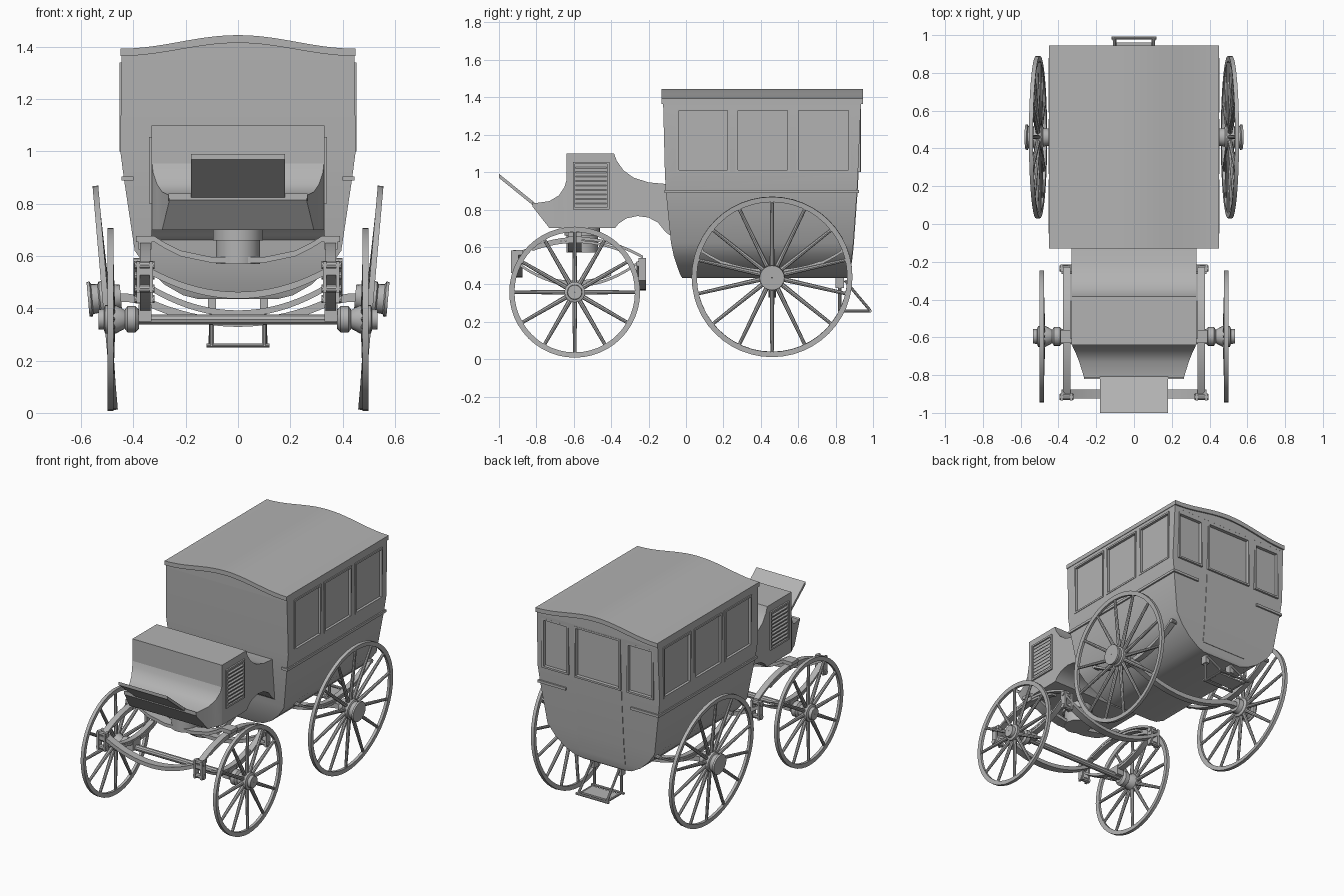
import bpy, bmesh
from math import sin, cos, pi, radians
from mathutils import Vector, Matrix

cube = bpy.data.objects.get("Cube")
if cube:
    bpy.data.objects.remove(cube, do_unlink=True)

paint = bpy.data.materials.new("plain_grey")
paint.use_nodes = True
GREY = (0.45, 0.45, 0.45, 1)
paint.diffuse_color = GREY
paint.node_tree.nodes["Principled BSDF"].inputs["Base Color"].default_value = GREY


# ---- helpers: every part is a set of lofts (lists of matching rings) ----
def make(name, lofts, closed=False, matrix=None):
    bm = bmesh.new()
    for rings in lofts:
        rows = [[bm.verts.new(p) for p in ring] for ring in rings]
        n = len(rows[0])
        pairs = list(zip(rows, rows[1:])) + ([(rows[-1], rows[0])] if closed else [])
        for a, b in pairs:
            for i in range(n):
                j = (i + 1) % n
                bm.faces.new((a[i], a[j], b[j], b[i]))
        if not closed:
            bm.faces.new(rows[0])
            bm.faces.new(rows[-1])
    if matrix:
        bm.transform(matrix)
    bmesh.ops.recalc_face_normals(bm, faces=bm.faces)
    mesh = bpy.data.meshes.new(name)
    bm.to_mesh(mesh)
    bm.free()
    mesh.materials.append(paint)
    ob = bpy.data.objects.new(name, mesh)
    bpy.context.collection.objects.link(ob)
    return ob


def box(x0, x1, y0, y1, z0, z1):
    return [[(x0, y0, z), (x1, y0, z), (x1, y1, z), (x0, y1, z)] for z in (z0, z1)]


def prism(poly, axis, lo, hi):
    if axis == "x":
        return [[(c, a, b) for a, b in poly] for c in (lo, hi)]
    return [[(a, c, b) for a, b in poly] for c in (lo, hi)]


def strip(path, t, axis, lo, hi):
    """Flat bar of thickness t following a 2D path."""
    return prism([(a, b + t / 2) for a, b in path] +
                 [(a, b - t / 2) for a, b in reversed(path)], axis, lo, hi)


def bow(a, b, z_end, z_mid, n=16):
    pts = []
    for i in range(n + 1):
        s = 2 * i / n - 1
        pts.append(((a + b) / 2 + s * (b - a) / 2, z_mid + (z_end - z_mid) * s * s))
    return pts


def rod(p, q, r0, r1=None, n=10):
    p, q = Vector(p), Vector(q)
    rot = (q - p).to_track_quat("Z", "Y")
    return [[c + rot @ Vector((r * cos(2 * pi * i / n), r * sin(2 * pi * i / n), 0))
             for i in range(n)] for c, r in ((p, r0), (q, r1 or r0))]


def lathe(profile, n):
    """Turn (radius, x) points about the x axis."""
    return [[(x, r * cos(2 * pi * i / n), r * sin(2 * pi * i / n)) for r, x in profile]
            for i in range(n)]


def both(parts):
    return parts + [[[(-x, y, z) for x, y, z in ring] for ring in p] for p in parts]


def frame(axis, d0, d1, a0, a1, z0, z1, t=0.012):
    bars = [(a0, a0 + t, z0, z1), (a1 - t, a1, z0, z1),
            (a0 + t, a1 - t, z0, z0 + t), (a0 + t, a1 - t, z1 - t, z1)]
    if axis == "x":
        return [box(d0, d1, a, b, c, d) for a, b, c, d in bars]
    return [box(a, b, d0, d1, c, d) for a, b, c, d in bars]


# ---- cabin: stacked rectangles of (z, half width, front y, back y) ----
LEVELS = [(0.435, 0.15, -0.02, 0.86), (0.45, 0.21, -0.03, 0.872), (0.49, 0.28, -0.045, 0.88),
          (0.55, 0.345, -0.065, 0.888), (0.62, 0.395, -0.08, 0.895), (0.90, 0.437, -0.108, 0.915),
          (1.0, 0.45, -0.113, 0.92), (1.36, 0.446, -0.122, 0.935)]
cabin = make("cabin", [[[(-w, f, z), (w, f, z), (w, b, z), (-w, b, z)] for z, w, f, b in LEVELS]])

# window recesses cut into the cabin
SIDE = [(-0.05, 0.235), (0.265, 0.555), (0.59, 0.88)]
cuts = both([box(0.436, 0.5, a, b, 1.0, 1.34) for a, b in SIDE] +
            [box(0.215, 0.41, 0.912, 1.0, 1.0, 1.33)])
cuts.append(box(-0.17, 0.17, 0.912, 1.0, 1.0, 1.34))
cutter = make("window_cutter", cuts)
cutter.hide_render = True
mod = cabin.modifiers.new("windows", "BOOLEAN")
mod.object = cutter
mod.solver = "EXACT"
done = bpy.data.meshes.new_from_object(cabin.evaluated_get(bpy.context.evaluated_depsgraph_get()))
cabin.modifiers.clear()
cabin.data = done
bpy.data.objects.remove(cutter, do_unlink=True)

# window frames
frames = []
for a, b in SIDE:
    frames += frame("x", 0.435, 0.453, a, b, 1.0, 1.34)
frames += frame("y", 0.91, 0.934, 0.215, 0.41, 1.0, 1.33)
frames = both(frames) + frame("y", 0.91, 0.936, -0.17, 0.17, 1.0, 1.34)
make("window_frames", frames)

# rear door panel
make("rear_door", [[[(-0.17, b - 0.01, z), (0.17, b - 0.01, z), (0.17, b + 0.003, z),
                     (-0.17, b + 0.003, z)] for z, w, f, b in LEVELS[2:7]]])

# belt moulding with short returns at the corners
make("belt_moulding", both([box(0.43, 0.446, -0.115, 0.925, 0.888, 0.905),
                            box(0.40, 0.446, -0.115, -0.10, 0.888, 0.905),
                            box(0.24, 0.446, 0.905, 0.925, 0.888, 0.905)]))


# ---- arched roof ----
def arch(hw, z, rise, n=20):
    return [(hw * (2 * i / n - 1), z + rise * (0.5 + 0.5 * cos(pi * (2 * i / n - 1))))
            for i in range(n + 1)]


make("roof_infill", [prism([(-0.446, 1.35)] + arch(0.446, 1.375, 0.04) + [(0.446, 1.35)],
                           "y", -0.122, 0.935)])
make("roof", [prism(arch(0.45, 1.393, 0.052) + arch(0.45, 1.365, 0.05)[::-1],
                    "y", -0.13, 0.945)])

# ---- driver's box with curved neck ----
make("driver_box", [prism([
    (-0.64, 0.70), (-0.64, 1.10), (-0.385, 1.10), (-0.37, 1.06), (-0.335, 1.01), (-0.28, 0.97),
    (-0.20, 0.945), (-0.09, 0.935), (-0.07, 0.65), (-0.11, 0.68), (-0.15, 0.73), (-0.20, 0.757),
    (-0.26, 0.765), (-0.32, 0.752), (-0.36, 0.725), (-0.38, 0.70)], "x", -0.33, 0.33)])
TOE = [(-0.635, 0.70, 0.97, 0.33), (-0.65, 0.70, 0.92, 0.325), (-0.68, 0.70, 0.875, 0.31),
       (-0.73, 0.70, 0.845, 0.29), (-0.82, 0.815, 0.832, 0.262)]
make("toe_box", [[[(-w, y, a), (w, y, a), (w, y, b), (-w, y, b)] for y, a, b, w in TOE]])
make("footboard", [strip([(-1.0, 0.98), (-0.79, 0.81)], 0.022, "x", -0.18, 0.18),
                   strip([(-0.82, 0.83), (-0.795, 0.805)], 0.02, "x", -0.265, 0.265)])

# louvred side vents
vents = frame("x", 0.32, 0.34, -0.605, -0.41, 0.80, 1.055)
vents += [strip([(0.325, z + 0.012), (0.338, z)], 0.007, "y", -0.59, -0.425)
          for z in [0.825 + 0.024 * i for i in range(9)]]
make("side_vents", both(vents))


# ---- wheels ----
def wheel(name, side, pos, radius, spokes, tilt, hub):
    m = (Matrix.Translation((side * pos[0], pos[1], pos[2])) @
         Matrix.Scale(side, 4, (1, 0, 0)) @ Matrix.Rotation(radians(tilt), 4, "Y"))
    r = radius
    make(name + "_rim", [lathe([(r, -0.011), (r, 0.011), (r - 0.028, 0.009),
                                (r - 0.028, -0.009)], 48)], True, m)
    make(name + "_hub", [lathe(hub, 20)], True, m)
    bars = []
    for i in range(spokes):
        a = pi / 2 + 2 * pi * i / spokes
        c, s = cos(a), sin(a)
        bars.append(rod((-0.005, 0.04 * c, 0.04 * s),
                        (0, (r - 0.02) * c, (r - 0.02) * s), 0.013, 0.009, 8))
    make(name + "_spokes", bars, False, m)


FRONT_HUB = [(0.002, -0.11), (0.035, -0.11), (0.05, -0.095), (0.05, -0.065), (0.036, -0.055),
             (0.055, -0.02), (0.055, 0.02), (0.04, 0.025), (0.038, 0.046), (0.002, 0.046)]
REAR_HUB = [(0.002, -0.06), (0.045, -0.06), (0.05, -0.03), (0.065, -0.02), (0.065, 0.02),
            (0.055, 0.025), (0.058, 0.05), (0.068, 0.055), (0.066, 0.066), (0.002, 0.066)]
for side, label in ((1, "left"), (-1, "right")):
    wheel("front_wheel_" + label, side, (0.488, -0.595, 0.358), 0.35, 12, 0, FRONT_HUB)
    wheel("rear_wheel_" + label, side, (0.508, 0.46, 0.44), 0.43, 14, 5, REAR_HUB)

# ---- front running gear ----
make("front_axle", [rod((-0.48, -0.595, 0.358), (0.48, -0.595, 0.358), 0.02)])
make("turntable", [rod((0, -0.555, 0.57), (0, -0.555, 0.66), 0.085, n=24),
                   rod((0, -0.555, 0.66), (0, -0.555, 0.705), 0.095, n=24)])
half = [(0.39, 0.665), (0.32, 0.665), (0.28, 0.64), (0.22, 0.61), (0.10, 0.585)]
make("front_bolster", [strip(half + [(-x, z) for x, z in reversed(half)], 0.022,
                             "y", -0.63, -0.56)])
make("front_springs", both([
    strip(bow(-0.93, -0.23, 0.545, 0.645), 0.016, "x", 0.335, 0.375),
    strip(bow(-0.82, -0.36, 0.585, 0.628), 0.014, "x", 0.337, 0.373),
    strip(bow(-0.93, -0.23, 0.535, 0.395), 0.016, "x", 0.335, 0.375),
    strip(bow(-0.80, -0.40, 0.452, 0.413), 0.014, "x", 0.337, 0.373),
    box(0.33, 0.38, -0.635, -0.555, 0.35, 0.415),
    box(0.33, 0.38, -0.63, -0.56, 0.625, 0.67)]))
make("front_cross_springs", [
    strip(bow(-0.385, 0.385, 0.57, 0.45, 20), 0.026, "y", -0.925, -0.875),
    strip(bow(-0.385, 0.385, 0.51, 0.38, 20), 0.024, "y", -0.265, -0.215)])
make("spring_shackles", both([
    box(x, x + 0.014, y - 0.02, y + 0.02, z, z + 0.12)
    for x in (0.325, 0.375) for y, z in ((-0.915, 0.46), (-0.235, 0.42))] + [
    rod((0.32, y, z), (0.395, y, z), 0.016) for y, z in
    ((-0.915, 0.475), (-0.915, 0.565), (-0.235, 0.435), (-0.235, 0.525))]))

# ---- rear running gear ----
make("rear_axle", [strip([(-0.50, 0.44), (-0.42, 0.44)] + bow(-0.36, 0.36, 0.43, 0.345) +
                         [(0.42, 0.44), (0.50, 0.44)], 0.032, "y", 0.44, 0.48)])
make("rear_springs", both([
    strip(bow(0.08, 0.84, 0.58, 0.455), 0.016, "x", 0.36, 0.40),
    strip(bow(0.20, 0.72, 0.518, 0.472), 0.014, "x", 0.362, 0.398),
    rod((0.30, 0.08, 0.58), (0.40, 0.08, 0.58), 0.014),
    rod((0.30, 0.84, 0.58), (0.40, 0.84, 0.58), 0.014)]))

# ---- rear step ----
make("rear_step", both([
    box(0.085, 0.115, 0.80, 0.845, 0.38, 0.45),
    rod((0.10, 0.822, 0.255), (0.10, 0.822, 0.40), 0.009),
    rod((0.10, 0.85, 0.42), (0.105, 0.985, 0.26), 0.008)]) + [
    box(-0.095, 0.095, 0.85, 0.96, 0.253, 0.263),
    rod((-0.12, 0.822, 0.258), (0.12, 0.822, 0.258), 0.008),
    rod((-0.12, 0.985, 0.258), (0.12, 0.985, 0.258), 0.008)] + both([
    rod((0.10, 0.822, 0.258), (0.10, 0.985, 0.258), 0.008)]))

# smooth shading with crisp edges
bpy.ops.object.select_all(action="DESELECT")
for ob in bpy.context.collection.objects:
    if ob.type == "MESH":
        ob.select_set(True)
        bpy.context.view_layer.objects.active = ob
bpy.ops.object.shade_smooth_by_angle(angle=radians(30))
